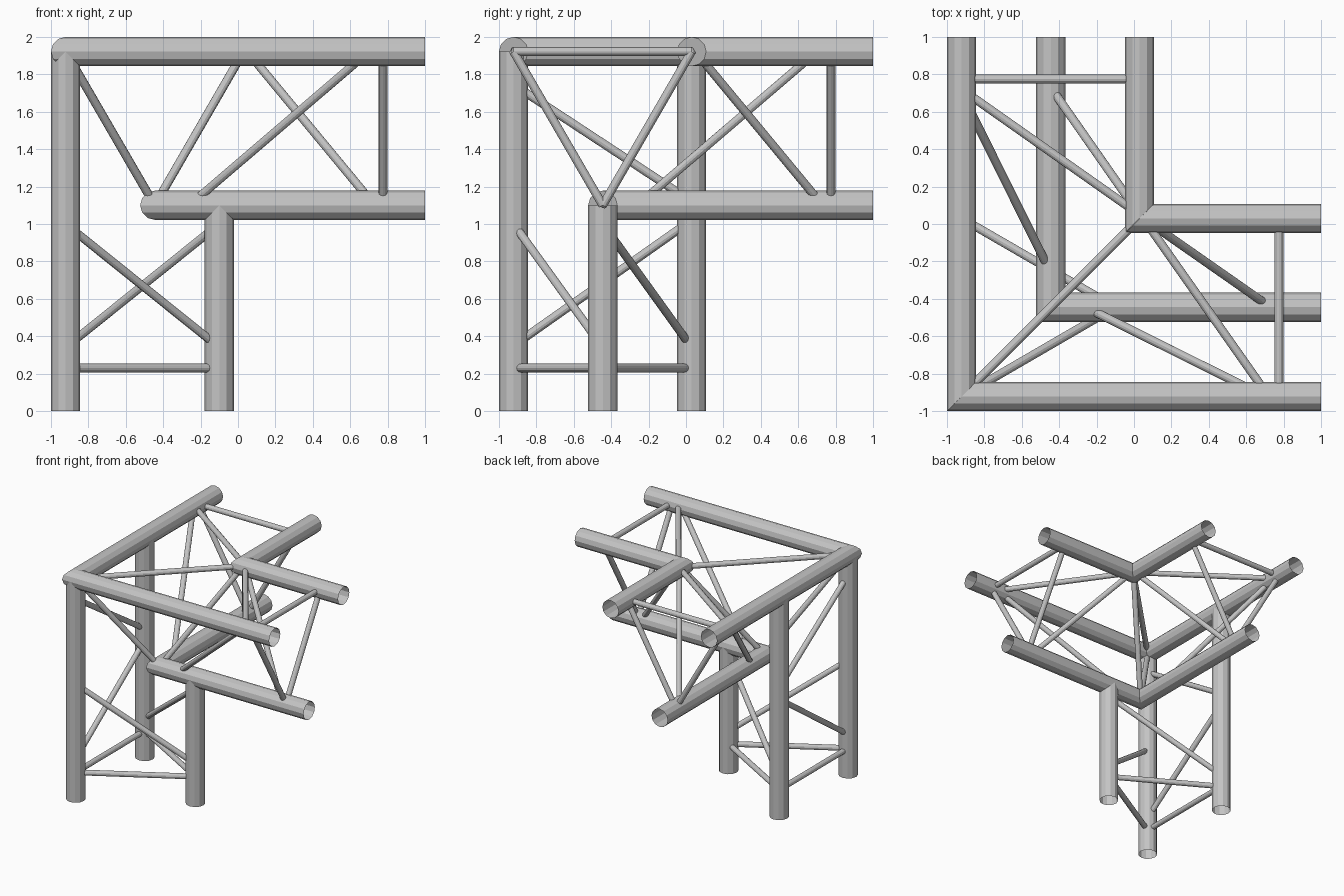
import bpy, bmesh
from mathutils import Vector, Matrix

if "Cube" in bpy.data.objects:
    bpy.data.objects.remove(bpy.data.objects["Cube"])

metal = bpy.data.materials.new("aluminium_grey")
metal.use_nodes = True
GREY = (0.55, 0.55, 0.55, 1)
metal.diffuse_color = GREY
metal.node_tree.nodes["Principled BSDF"].inputs["Base Color"].default_value = GREY

R_CHORD, R_BRACE = 0.078, 0.023


def tube(name, a, b, radius, sides, capped=False, mitre=None):
    """Tube from a to b; mitre is a plane normal cutting the tube at a."""
    a, b = Vector(a), Vector(b)
    axis = (b - a).normalized()
    start = a - axis * 2 * radius if mitre else a
    bm = bmesh.new()
    place = Matrix.Translation((start + b) / 2) @ axis.to_track_quat('Z', 'Y').to_matrix().to_4x4()
    bmesh.ops.create_cone(bm, cap_ends=capped, segments=sides, radius1=radius,
                          radius2=radius, depth=(b - start).length, matrix=place)
    if mitre:
        cut = bmesh.ops.bisect_plane(bm, geom=bm.verts[:] + bm.edges[:] + bm.faces[:],
                                     plane_co=a, plane_no=mitre, clear_inner=True)
        rim = [e for e in cut["geom_cut"] if isinstance(e, bmesh.types.BMEdge)]
        bmesh.ops.contextual_create(bm, geom=rim)
        bmesh.ops.recalc_face_normals(bm, faces=bm.faces[:])
    mesh = bpy.data.meshes.new(name)
    bm.to_mesh(mesh)
    bm.free()
    mesh.materials.append(metal)
    obj = bpy.data.objects.new(name, mesh)
    bpy.context.collection.objects.link(obj)
    return obj


def brace(name, a, b):
    tube(name, a, b, R_BRACE, 12, capped=True)


# Chord positions: outer, inner and lower corners of the triangular section
OUT, INN, LOW = -0.922, 0.03, -0.445
TOP, BOT = 1.922, 1.10
corners = {"outer": (OUT, OUT, TOP), "inner": (INN, INN, TOP), "lower": (LOW, LOW, BOT)}

# Horizontal chords, mitred in pairs at each corner
for key, (x, y, z) in corners.items():
    tube(key + "_chord_x", (x, y, z), (1, y, z), R_CHORD, 12, mitre=(1, -1, 0))
    tube(key + "_chord_y", (x, y, z), (x, 1, z), R_CHORD, 12, mitre=(-1, 1, 0))

# Upright chords
posts = {"corner": (OUT, OUT, TOP), "front": (-0.10, LOW, BOT), "back": (OUT, INN, TOP)}
for key, (x, y, z) in posts.items():
    tube(key + "_post", (x, y, z), (x, y, 0), R_CHORD, 12)


# Lattice of the two horizontal arms: (chord, distance) pairs
def arm_point(key, t, arm):
    c, _, z = corners[key]
    return (t, c, z) if arm == "x" else (c, t, z)


arm_braces = [
    ("outer", 0.775, "inner", 0.775), ("outer", 0.775, "lower", 0.775),
    ("inner", 0.775, "lower", 0.775), ("inner", 0.05, "outer", 0.72),
    ("inner", 0.05, "lower", 0.73), ("lower", -0.26, "outer", 0.70),
]
for arm in "xy":
    for i, (k1, t1, k2, t2) in enumerate(arm_braces):
        brace(f"arm_{arm}_brace_{i + 1}", arm_point(k1, t1, arm), arm_point(k2, t2, arm))

# Lattice of the upright arm
post_braces = [
    ("corner", 0.23, "front", 0.23), ("front", 0.23, "back", 0.23),
    ("back", 0.23, "corner", 0.23), ("corner", 1.0, "front", 0.34),
    ("front", 1.0, "back", 0.34), ("corner", 0.35, "back", 1.02),
    ("corner", 1.745, "back", 1.12),
]
for i, (k1, z1, k2, z2) in enumerate(post_braces):
    brace(f"post_brace_{i + 1}", posts[k1][:2] + (z1,), posts[k2][:2] + (z2,))

# Braces tying the three corners together
for k1, k2 in (("outer", "inner"), ("outer", "lower"), ("inner", "lower")):
    brace(f"{k1}_{k2}_corner_brace", corners[k1], corners[k2])
